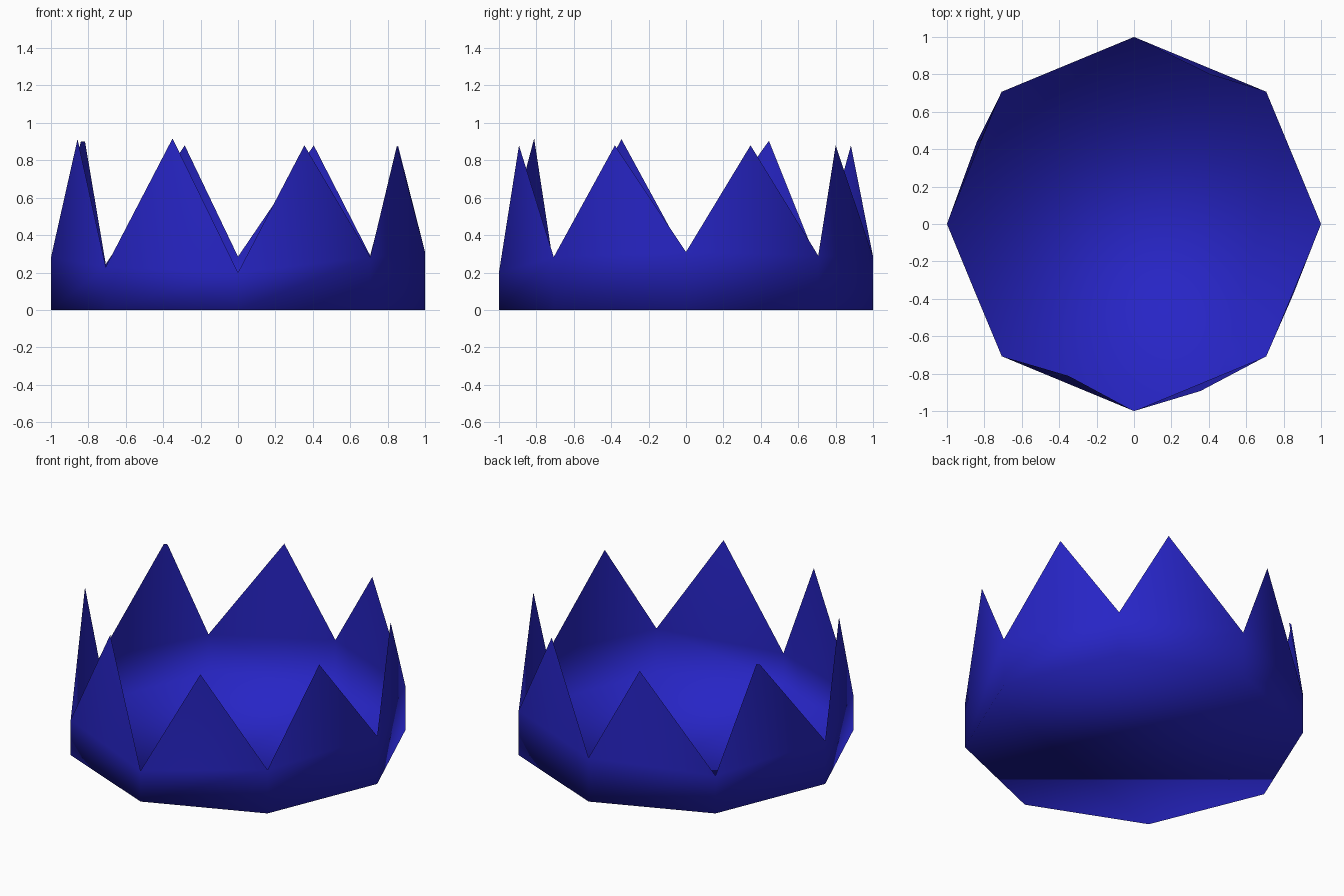
import bpy, bmesh, math

if "Cube" in bpy.data.objects:
    bpy.data.objects.remove(bpy.data.objects["Cube"])

# Flat blue paint
blue = bpy.data.materials.new("deep blue")
blue.diffuse_color = (0.02, 0.018, 0.56, 1)
blue.use_nodes = True
blue.node_tree.nodes["Principled BSDF"].inputs["Base Color"].default_value = blue.diffuse_color

# Notch height at each octagon corner, counter-clockwise from +x
notches = [0.31, 0.29, 0.285, 0.245, 0.28, 0.23, 0.20, 0.283]
# Slightly irregular tip of the spike following each corner
tips = [(0.855, 0.345, 0.88), (0.405, 0.80, 0.88), (-0.285, 0.882, 0.88),
        (-0.83, 0.445, 0.90), (-0.858, -0.345, 0.913), (-0.35, -0.812, 0.917),
        (0.355, -0.893, 0.88), (0.85, -0.38, 0.88)]

bm = bmesh.new()
n = len(tips)
base, rim = [], []
for i, h in enumerate(notches):
    a = 2 * math.pi * i / n
    x, y = math.cos(a), math.sin(a)
    base.append(bm.verts.new((x, y, 0)))
    rim.append(bm.verts.new((x, y, h)))

# Flat floor
bm.faces.new(base[::-1])

# Thin wall panels, each topped by a triangular spike
for i, tip in enumerate(tips):
    j = (i + 1) % n
    bm.faces.new((base[i], base[j], rim[j], rim[i]))
    if i == 3:  # this spike has a small blunt tip
        a = bm.verts.new((-0.818, 0.445, 0.90))
        b = bm.verts.new((-0.84, 0.44, 0.90))
        bm.faces.new((rim[i], rim[j], b, a))
    else:
        bm.faces.new((rim[i], rim[j], bm.verts.new(tip)))

for f in bm.faces:
    f.smooth = True

mesh = bpy.data.meshes.new("spiked_bowl")
bm.to_mesh(mesh)
bm.free()
mesh.materials.append(blue)
bowl = bpy.data.objects.new("spiked_bowl", mesh)
bpy.context.collection.objects.link(bowl)
